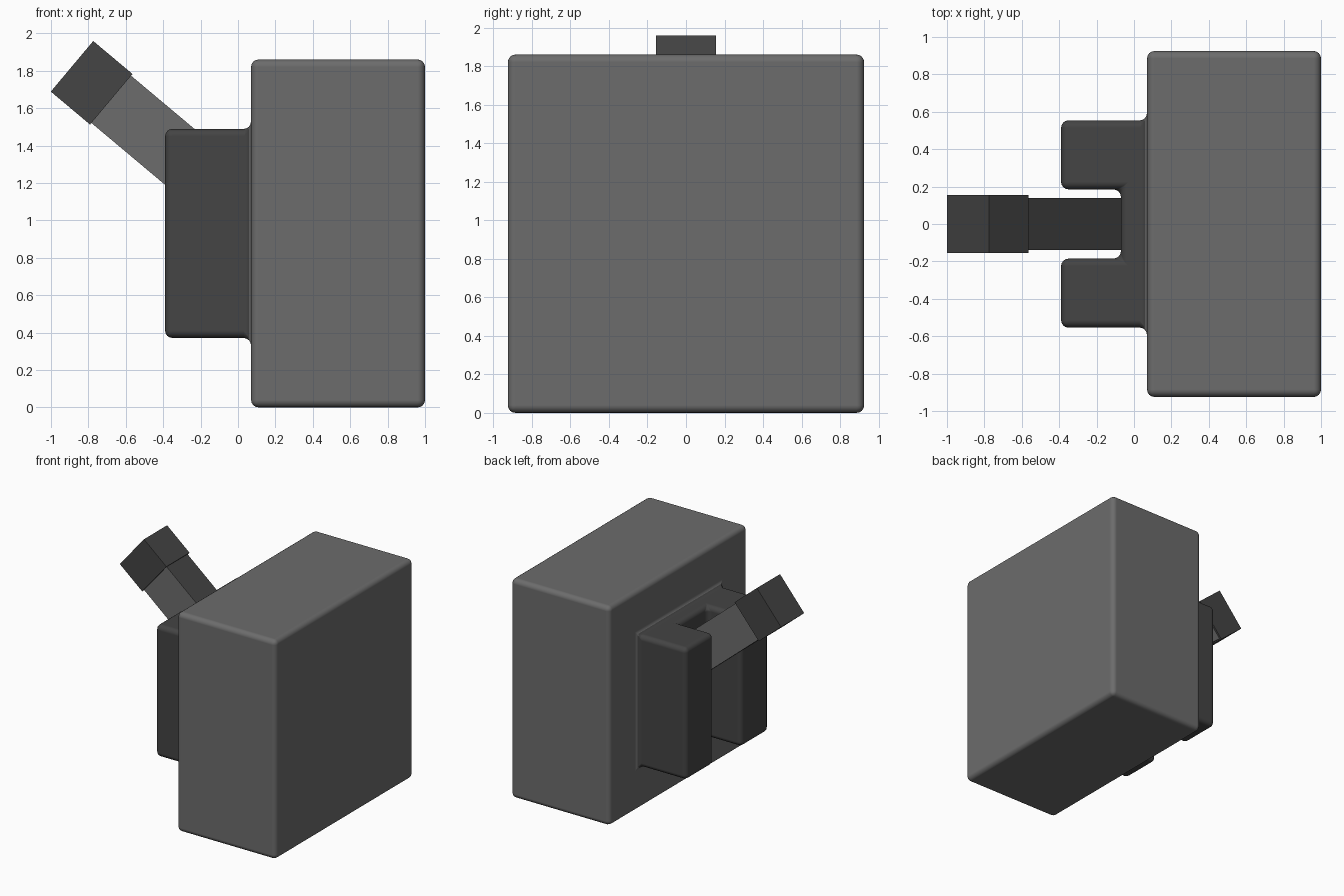
import bpy, bmesh, math
from mathutils import Matrix, Vector

if "Cube" in bpy.data.objects:
    bpy.data.objects.remove(bpy.data.objects["Cube"])


def grey(name, v):
    m = bpy.data.materials.new(name)
    m.diffuse_color = (v, v, v, 1)
    m.use_nodes = True
    m.node_tree.nodes["Principled BSDF"].inputs["Base Color"].default_value = m.diffuse_color
    return m


light, dark = grey("light_grey", 0.15), grey("dark_grey", 0.058)


def make_object(name, bm):
    bmesh.ops.recalc_face_normals(bm, faces=bm.faces)
    me = bpy.data.meshes.new(name)
    bm.to_mesh(me)
    bm.free()
    me.materials.append(light)
    me.materials.append(dark)
    ob = bpy.data.objects.new(name, me)
    bpy.context.collection.objects.link(ob)
    return ob


def box_bmesh(lo, hi, frame=Matrix.Identity(4)):
    lo, hi = Vector(lo), Vector(hi)
    bm = bmesh.new()
    size = Matrix.Diagonal((hi - lo).to_4d())
    bmesh.ops.create_cube(bm, size=1, matrix=frame @ Matrix.Translation((lo + hi) / 2) @ size)
    bm.normal_update()
    return bm


def pull(bm, faces, dx):
    new = bmesh.ops.extrude_discrete_faces(bm, faces=faces)["faces"]
    bmesh.ops.translate(bm, verts=list({v for f in new for v in f.verts}), vec=(dx, 0, 0))
    bm.normal_update()
    return new


# Wall block with a slotted mount drawn out of its left face
bm = box_bmesh((0.07, -0.925, 0), (1.0, 0.925, 1.86))
face = min(bm.faces, key=lambda f: f.calc_center_median().x)
bmesh.ops.inset_region(bm, faces=[face], thickness=0.371, use_even_offset=True)
pull(bm, [face], -0.14)
SHOULDER = -0.07


def at_shoulder(e):
    return all(abs(v.co.x - SHOULDER) < 1e-4 for v in e.verts)


# Split the mount face into three strips and pull the outer two into prongs
for y in (-0.185, 0.185):
    fs = [f for f in bm.faces if at_shoulder(f)]
    geom = fs + list({e for f in fs for e in f.edges}) + list({v for f in fs for v in f.verts})
    bmesh.ops.bisect_plane(bm, geom=geom, plane_co=(0, y, 0), plane_no=(0, 1, 0))
prongs = [f for f in bm.faces if at_shoulder(f) and abs(f.calc_center_median().y) > 0.185]
pull(bm, prongs, -0.32)
bmesh.ops.recalc_face_normals(bm, faces=bm.faces)
seams = [e for e in bm.edges if at_shoulder(e) and len(e.link_faces) == 2
         and e.calc_face_angle() < 0.01]
bmesh.ops.dissolve_edges(bm, edges=seams, use_verts=True)
for f in bm.faces:
    f.smooth = True
    f.material_index = int(f.calc_center_median().x < 0.06)
block = make_object("wall_block_and_mount", bm)
bev = block.modifiers.new("rounded_edges", "BEVEL")
bev.width = 0.04
bev.segments = 4
bev.limit_method = "ANGLE"
bev.angle_limit = math.radians(30)
bev.harden_normals = True

# Lever parts share a frame tilted 40 degrees (local x runs down along the lever)
tilt = Matrix.Rotation(math.radians(40), 4, "Y")

# Lever shaft
bm = box_bmesh((-1.59, -0.14, 0.661), (-0.63, 0.14, 0.991), tilt)
for f in bm.faces:
    f.material_index = int(abs(f.normal.y) < 0.5)
make_object("lever_shaft", bm)

# Lever grip
bm = box_bmesh((-1.852, -0.155, 0.65), (-1.578, 0.155, 1.003), tilt)
for f in bm.faces:
    f.material_index = 1
make_object("lever_grip", bm)
